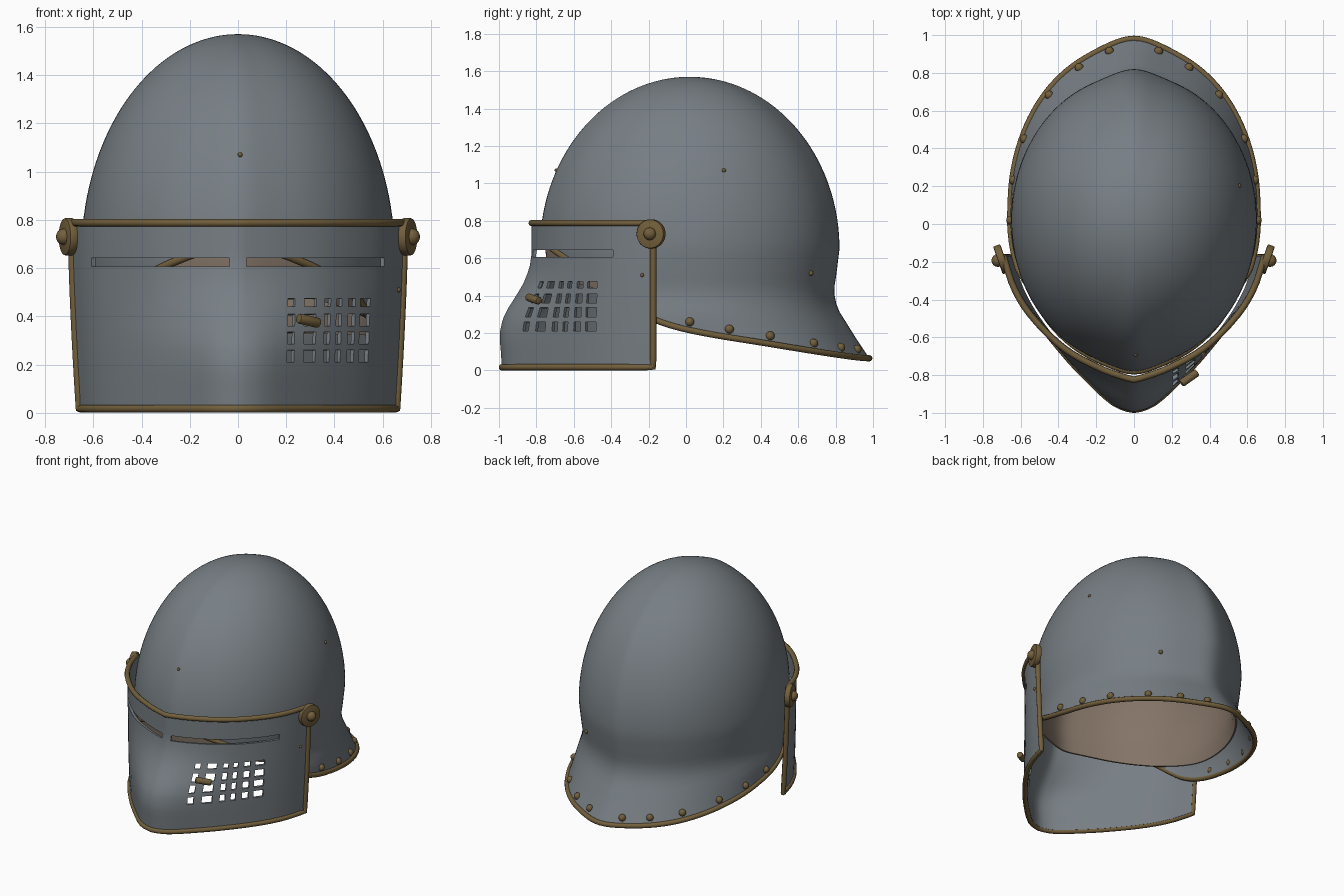
import bpy, bmesh, math
from mathutils import Vector

if "Cube" in bpy.data.objects:
    bpy.data.objects.remove(bpy.data.objects["Cube"])


def material(name, rgb):
    m = bpy.data.materials.new(name)
    m.diffuse_color = (*rgb, 1)
    m.use_nodes = True
    m.node_tree.nodes["Principled BSDF"].inputs["Base Color"].default_value = m.diffuse_color
    return m


STEEL = material("grey steel", (0.185, 0.21, 0.23))
BRASS = material("aged brass", (0.17, 0.115, 0.045))
CLOTH = material("brown lining", (0.23, 0.175, 0.135))


def interp(pts, x):
    """Smooth curve through (x, y) points."""
    x = min(max(x, pts[0][0]), pts[-1][0])

    def slope(i):
        a, b = pts[max(i - 1, 0)], pts[min(i + 1, len(pts) - 1)]
        return (b[1] - a[1]) / (b[0] - a[0])
    for i in range(len(pts) - 1):
        (x0, y0), (x1, y1) = pts[i], pts[i + 1]
        if x <= x1:
            h = x1 - x0
            t = (x - x0) / h
            return (y0 * (1 + 2 * t) * (1 - t) ** 2 + y1 * t * t * (3 - 2 * t)
                    + h * slope(i) * t * (1 - t) ** 2 + h * slope(i + 1) * t * t * (t - 1))


def sheet(name, rows, mat, thick, closed=False, hole=lambda i, j: False):
    """Grid surface from rows of points, thickened inward."""
    n = len(rows[0])
    faces = []
    for i in range(len(rows) - 1):
        for j in range(n if closed else n - 1):
            if not hole(i, j):
                k = (j + 1) % n
                faces.append((i * n + j, (i + 1) * n + j, (i + 1) * n + k, i * n + k))
    me = bpy.data.meshes.new(name)
    me.from_pydata([p for r in rows for p in r], [], faces)
    bm = bmesh.new()
    bm.from_mesh(me)
    bmesh.ops.remove_doubles(bm, verts=bm.verts, dist=1e-5)
    bmesh.ops.delete(bm, geom=[v for v in bm.verts if not v.link_faces], context='VERTS')
    bm.to_mesh(me)
    bm.free()
    me.materials.append(mat)
    ob = bpy.data.objects.new(name, me)
    bpy.context.collection.objects.link(ob)
    mod = ob.modifiers.new("thickness", 'SOLIDIFY')
    mod.thickness = thick
    mod.offset = -1


def tube(name, pts, r):
    cu = bpy.data.curves.new(name, 'CURVE')
    cu.dimensions = '3D'
    cu.bevel_depth = r
    cu.bevel_resolution = 3
    sp = cu.splines.new('POLY')
    sp.points.add(len(pts) - 1)
    for p, q in zip(sp.points, pts):
        p.co = (*q, 1)
    sp.use_cyclic_u = True
    cu.materials.append(BRASS)
    bpy.context.collection.objects.link(bpy.data.objects.new(name, cu))


def ball(name, p, r):
    bpy.ops.mesh.primitive_uv_sphere_add(segments=16, ring_count=10, radius=r, location=p)
    ob = bpy.context.object
    ob.name = name
    ob.data.materials.append(BRASS)


def rod(name, a, b, r):
    a, b = Vector(a), Vector(b)
    bpy.ops.mesh.primitive_cylinder_add(vertices=32, radius=r, depth=(b - a).length,
                                        location=(a + b) / 2)
    ob = bpy.context.object
    ob.name = name
    ob.rotation_euler = (b - a).to_track_quat('Z', 'Y').to_euler()
    mod = ob.modifiers.new("edge", 'BEVEL')
    mod.width = 0.008
    mod.segments = 2
    ob.data.materials.append(BRASS)


# Skull: ridged egg dome with a flared neck guard
TOP, MID = 1.57, 0.65
FLARE = [(0.04, 1.22), (0.16, 1.12), (0.25, 1.05), (0.33, 0.99), (0.42, 0.965), (0.52, 0.98), (MID, 1)]
RIM = [(-1, 0.69), (-0.92, 0.63), (-0.6, 0.46), (-0.4, 0.34), (-0.24, 0.27), (0, 0.215),
       (0.53, 0.14), (1, 0.065)]
LINING_RIM = [(-1, 0.5), (-0.5, 0.4), (0, 0.33), (1, 0.33)]


def skull_point(a, z, shrink=0.0):
    s, c = math.sin(a), math.cos(a)
    if z > MID:
        k = math.sqrt(max(0, 1 - ((z - MID) / (TOP - MID)) ** 2))
    else:
        k = interp(FLARE, z)
        if k > 1:
            k = 1 + (k - 1) * max(0.1, s)
    ridge = 1 + 0.04 * math.exp(-(c / 0.2) ** 2)
    k *= 1 - shrink
    return (0.65 * k * c, 0.02 + 0.77 * k * s * ridge, z)


def dome(rim, cols, rows, shrink=0.0):
    out = []
    for i in range(rows + 1):
        f = 1 - math.cos(i / rows * math.pi / 2)
        row = []
        for j in range(cols):
            a = 2 * math.pi * j / cols
            x, y, z = skull_point(a, TOP - (TOP - interp(rim, math.sin(a))) * f, shrink)
            row.append((x, y, z - shrink * f if f else z) if not shrink else (x, y, z - shrink * (1 - f)))
        out.append(row)
    return out


skull = dome(RIM, 128, 48)
sheet("skull", skull, STEEL, 0.015, closed=True)
tube("skull_rim", skull[-1], 0.017)
sheet("lining", dome(LINING_RIM, 96, 32, 0.035), CLOTH, 0.01, closed=True)

# Rivets along the neck guard, and small pins on the skull
for s in (0.0, 0.27, 0.53, 0.78, 0.92, 0.985):
    for a in (math.asin(s), math.pi - math.asin(s)):
        ball("neck_rivet", skull_point(a, interp(RIM, s) + 0.045), 0.024)
ball("front_pin", skull_point(-math.pi / 2 + 0.015, 1.07), 0.01)
ball("side_pin", skull_point(0.27, 1.07), 0.011)
ball("rear_pin", skull_point(1.03, 0.52), 0.014)

# Visor: keeled at the top, bulging forward below, pierced by slots and breaths
PLAN_TOP = [(0, -0.825), (0.05, -0.812), (0.18, -0.765), (0.375, -0.655), (0.55, -0.48),
            (0.64, -0.33), (0.69, -0.175)]
PLAN_LOW = [(0, -0.995), (0.06, -0.982), (0.13, -0.945), (0.26, -0.825), (0.38, -0.7),
            (0.55, -0.49), (0.64, -0.33), (0.69, -0.175)]
BULGE = [(0, 0.93), (0.1, 0.97), (0.2, 1), (0.3, 0.85), (0.37, 0.6), (0.47, 0.25), (0.56, 0.06), (0.63, 0)]


def visor_point(x, z):
    w = interp(BULGE, z)
    y = (1 - w) * interp(PLAN_TOP, abs(x)) + w * interp(PLAN_LOW, abs(x))
    return (x * (1 - 0.05 * (max(0, 0.8 - z) / 0.8) ** 1.5), y, z)


HOLE_X = [(0.21, 0.24), (0.28, 0.33), (0.365, 0.39), (0.415, 0.437), (0.465, 0.494), (0.515, 0.556)]
HOLE_Z = [(0.21, 0.26), (0.286, 0.336), (0.36, 0.41), (0.44, 0.475)]
half = sorted([v for h in HOLE_X for v in h]
              + [0.035, 0.07, 0.11, 0.16, 0.585, 0.61, 0.63, 0.65, 0.665, 0.68, 0.69])
xs = [-x for x in reversed(half)] + [0] + half
zs = sorted([v for h in HOLE_Z for v in h]
            + [0.017, 0.06, 0.11, 0.16, 0.52, 0.56, 0.607, 0.643, 0.69, 0.74, 0.788], reverse=True)


def pierced(i, j):
    x, z = (xs[j] + xs[j + 1]) / 2, (zs[i] + zs[i + 1]) / 2
    slot = 0.607 < z < 0.643 and 0.035 < abs(x) < 0.61
    breath = any(a < x < b for a, b in HOLE_X) and any(a < z < b for a, b in HOLE_Z)
    return slot or breath


visor = [[visor_point(x, z) for x in xs] for z in zs]
sheet("visor", visor, STEEL, 0.018, hole=pierced)
tube("visor_trim", visor[0] + [r[-1] for r in visor[1:-1]] + visor[-1][::-1]
     + [r[0] for r in visor[-2:0:-1]], 0.017)

# Hinge discs with round bosses, both sides
for s in (1, -1):
    c, n = Vector((s * 0.697, -0.185, 0.73)), Vector((s * 0.945, -0.33, 0))
    rod("hinge_disc", c - n * 0.015, c + n * 0.025, 0.078)
    ball("hinge_boss", c + n * 0.025, 0.034)

# Visor lifting peg and small pin
rod("visor_peg", (0.335, -0.785, 0.372), (0.25, -0.845, 0.392), 0.021)
ball("visor_pin", visor_point(0.672, 0.51), 0.01)

# Apply modifiers and smooth all parts
bpy.ops.object.select_all(action='SELECT')
bpy.context.view_layer.objects.active = bpy.data.objects["skull"]
bpy.ops.object.convert(target='MESH')
bpy.ops.object.shade_smooth_by_angle(angle=math.radians(40))
